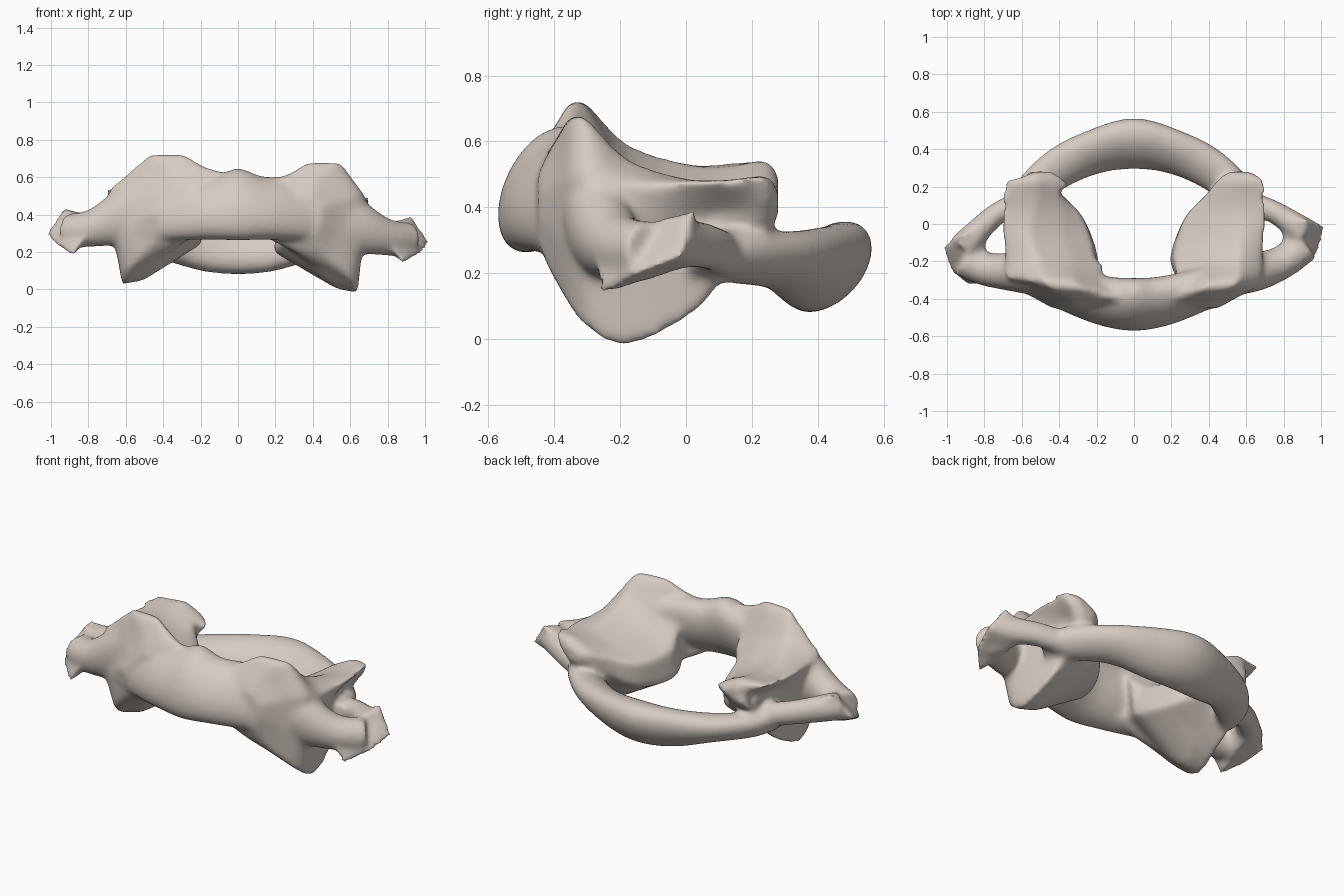
import bpy, bmesh, math
from mathutils import Vector

cube = bpy.data.objects.get("Cube")
if cube:
    bpy.data.objects.remove(cube, do_unlink=True)

bm = bmesh.new()


def blend(before, start, end, after, t):
    """Curve value between start and end, steered by both neighbours."""
    leave, arrive = (end - before) / 2, (after - start) / 2
    ease = t * t * (3 - 2 * t)
    return (start + (end - start) * ease
            + leave * t * (1 - t) ** 2 - arrive * t * t * (1 - t))


def smooth_rows(rows, steps=4):
    """Fill in curved in-between rows so that few sections are needed."""
    last = len(rows) - 1
    result = []
    for i in range(last):
        near = (rows[max(i - 1, 0)], rows[i], rows[i + 1], rows[min(i + 2, last)])
        for k in range(steps):
            result.append([blend(*values, k / steps) for values in zip(*near)])
    result.append(list(rows[-1]))
    return result


def loft(rings):
    """Skin a closed tube through rings with equal point counts and cap it."""
    loops = [[bm.verts.new(point) for point in ring] for ring in rings]
    for first, second in zip(loops, loops[1:]):
        for i in range(len(first)):
            bm.faces.new((first[i - 1], first[i], second[i], second[i - 1]))
    bm.faces.new(loops[0])
    bm.faces.new(loops[-1])


def tube(sections, lean=0.0, sides=20):
    """Elliptical tube; each section is x, y, z, half width, half height."""
    sections = smooth_rows(sections)
    centres = [Vector(section[:3]) for section in sections]
    rings = []
    for i, (centre, section) in enumerate(zip(centres, sections)):
        tangent = centres[min(i + 1, len(centres) - 1)] - centres[max(i - 1, 0)]
        side = Vector((-tangent.y, tangent.x, 0)).normalized()
        ring = []
        for k in range(sides):
            angle = math.tau * k / sides
            rise = section[4] * math.sin(angle)
            out = section[3] * math.cos(angle) + lean * rise
            ring.append(centre + side * out + Vector((0, 0, rise)))
        rings.append(ring)
    loft(rings)


def hull(points):
    verts = [bm.verts.new(point) for point in points]
    result = bmesh.ops.convex_hull(bm, input=verts)
    spare = [v for v in result["geom_interior"] if isinstance(v, bmesh.types.BMVert)]
    bmesh.ops.delete(bm, geom=spare, context="VERTS")


def mirrored(half):
    return [(-section[0], *section[1:]) for section in reversed(half[1:])] + half


def other_side(point):
    """Reflect to the model's right, which sits slightly higher and swept forward."""
    x, y, z, *rest = point
    return (-x, y - 0.33 * max(0, x - 0.68), z + 0.045, *rest)


def facet_shift(point):
    """Pull the right upper joint surface and the foot toward the middle."""
    x, y, z = point
    if z > 0.4 and x < 0.68:
        x -= 0.08 * min(1, abs(y + 0.05) / 0.25)
    elif z < 0.08:
        x -= 0.02
    return (x, y, z)


def rounded_end(ring, offset):
    """A ring drawn halfway to its middle and moved along y, to round off an end."""
    middle = sum((Vector(point) for point in ring), Vector()) / len(ring)
    shift = Vector((0, offset, 0))
    return [tuple(middle.lerp(Vector(point), 0.5) + shift) for point in ring]


# Front arch with its central bump
tube(mirrored([
    (0, -.43, .455, .13, .195),
    (.14, -.415, .435, .125, .17),
    (.3, -.37, .43, .11, .17),
    (.54, -.28, .4, .09, .15),
]), lean=0.3)

# Rear arch, thick at the middle and slim toward the sides
tube(mirrored([
    (0, .43, .22, .125, .14),
    (.2, .39, .22, .11, .125),
    (.4, .3, .24, .105, .09),
    (.57, .15, .25, .085, .08),
    (.63, 0, .26, .06, .07),
]), lean=0.4)

# Side masses: rings of x, z pairs running from front to back
mass = {
    -.4: [(.15, .27), (.15, .58), (.3, .6), (.43, .59),
          (.54, .47), (.53, .33), (.47, .18), (.33, .2)],
    -.32: [(.23, .25), (.25, .55), (.39, .68), (.55, .68),
           (.67, .5), (.66, .25), (.61, .05), (.4, .13)],
    -.18: [(.19, .2), (.21, .37), (.38, .47), (.56, .55),
           (.69, .47), (.66, .26), (.64, -.02), (.53, 0)],
    .03: [(.27, .2), (.27, .34), (.4, .41), (.57, .48),
          (.71, .48), (.62, .37), (.61, .08), (.45, .14)],
    .15: [(.38, .27), (.38, .38), (.46, .43), (.58, .48),
          (.71, .49), (.61, .39), (.57, .24), (.48, .25)],
    .24: [(.46, .35), (.45, .42), (.52, .46), (.6, .5),
          (.69, .49), (.66, .42), (.59, .33), (.52, .32)],
}
rings = [[(x, y, z) for x, z in ring] for y, ring in mass.items()]
rings = [rounded_end(rings[0], -.05), *rings, rounded_end(rings[-1], .04)]
# Smooth each lengthwise strand of matching points, then regroup into rings
flat = smooth_rows([[value for point in ring for value in point] for ring in rings])
rings = [list(zip(row[::3], row[1::3], row[2::3])) for row in flat]
loft(rings)
loft([[other_side(facet_shift(point)) for point in ring] for ring in rings])

# Side processes: two broad roots around a narrow opening, joined by a tip
front_root = [
    (.48, -.3, .4, .09, .19),
    (.65, -.26, .34, .1, .15),
    (.8, -.2, .28, .09, .1),
    (.92, -.11, .27, .09, .09),
]
back_root = [
    (.58, .12, .25, .07, .07),
    (.74, .07, .28, .06, .07),
    (.92, -.05, .3, .08, .08),
]
tip = [
    (1.03, -.01, .25), (.93, .03, .4), (.88, -.27, .13), (.79, -.29, .27),
    (.99, -.15, .2), (.8, .05, .34), (.82, .02, .22), (.79, -.12, .29),
]
for place in (tuple, other_side):
    tube([place(section) for section in front_root])
    tube([place(section) for section in back_root])
    hull([place(point) for point in tip])

bmesh.ops.recalc_face_normals(bm, faces=bm.faces[:])
mesh = bpy.data.meshes.new("ring_vertebra")
bm.to_mesh(mesh)
bm.free()
bone = bpy.data.objects.new("ring_vertebra", mesh)
bpy.context.scene.collection.objects.link(bone)
bpy.ops.object.select_all(action="DESELECT")
bone.select_set(True)
bpy.context.view_layer.objects.active = bone

# Fuse the parts into one skin and soften it
fuse = bone.modifiers.new("fuse", "REMESH")
fuse.mode = "VOXEL"
fuse.voxel_size = 0.014
soften = bone.modifiers.new("soften", "SMOOTH")
soften.factor = 0.5
soften.iterations = 18
for modifier in ("fuse", "soften"):
    bpy.ops.object.modifier_apply(modifier=modifier)

# Bone colour
colour = (.68, .6, .54, 1)
material = bpy.data.materials.new("pale_bone")
material.use_nodes = True
material.diffuse_color = colour
shader = next(n for n in material.node_tree.nodes if n.type == "BSDF_PRINCIPLED")
shader.inputs["Base Color"].default_value = colour
bone.data.materials.clear()
bone.data.materials.append(material)
bpy.ops.object.shade_smooth()
